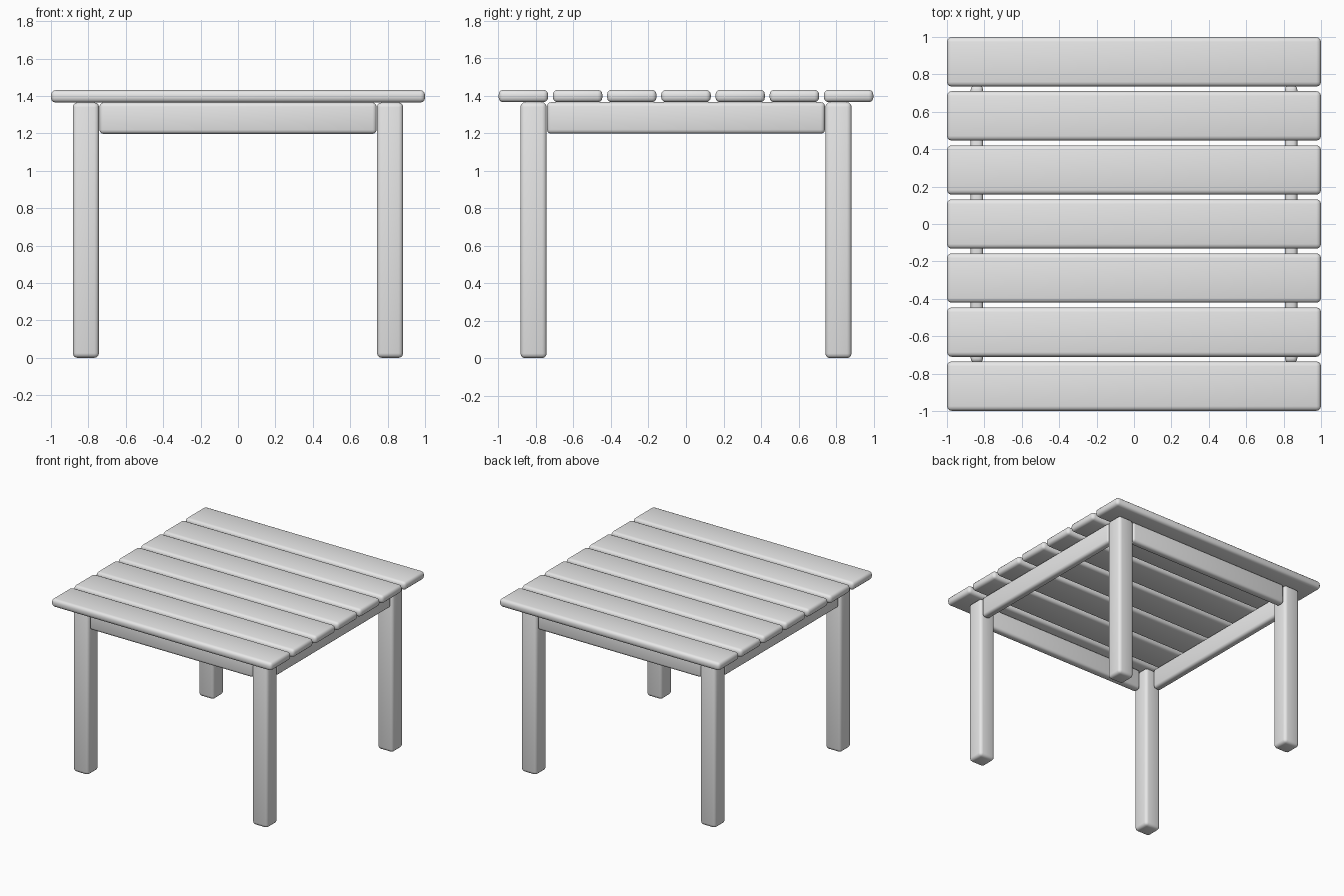
import bpy
import bmesh

cube = bpy.data.objects.get("Cube")
if cube:
    bpy.data.objects.remove(cube, do_unlink=True)

# Single grey finish
grey = bpy.data.materials.new("plain_grey")
grey.use_nodes = True
grey.diffuse_color = (0.8, 0.8, 0.8, 1)
grey.node_tree.nodes["Principled BSDF"].inputs["Base Color"].default_value = grey.diffuse_color


def board(name, size, centre, radius):
    """A plank with rounded, softly shaded edges."""
    bm = bmesh.new()
    bmesh.ops.create_cube(bm, size=1)
    bmesh.ops.scale(bm, vec=size, verts=bm.verts)
    bmesh.ops.bevel(bm, geom=bm.edges[:], offset=radius, segments=3,
                    profile=0.5, affect='EDGES')
    for face in bm.faces:
        face.smooth = True
    mesh = bpy.data.meshes.new(name)
    bm.to_mesh(mesh)
    bm.free()
    mesh.materials.append(grey)
    obj = bpy.data.objects.new(name, mesh)
    obj.location = centre
    bpy.context.collection.objects.link(obj)
    return obj


LEG_TOP = 1.365
SLAT_THICK = 0.066
SLAT_COUNT = 7
SLAT_PITCH = 0.289
SLAT_WIDTH = 0.264
LEG_OFFSET = 0.813
LEG_WIDTH = 0.14
APRON_OFFSET = 0.84
APRON_LENGTH = 1.482
APRON_HEIGHT = 0.168
APRON_THICK = 0.066

# Table top slats, running left to right
for i in range(SLAT_COUNT):
    y = (i - (SLAT_COUNT - 1) / 2) * SLAT_PITCH
    board(f"top_slat_{i + 1}", (2, SLAT_WIDTH, SLAT_THICK),
          (0, y, LEG_TOP + SLAT_THICK / 2), 0.025)

# Four legs
for sx, side in ((1, "left"), (-1, "right")):
    for sy, end in ((-1, "front"), (1, "back")):
        board(f"{end}_{side}_leg", (LEG_WIDTH, LEG_WIDTH, LEG_TOP),
              (sx * LEG_OFFSET, sy * LEG_OFFSET, LEG_TOP / 2), 0.025)

# Aprons joining the legs under the top
apron_z = LEG_TOP - APRON_HEIGHT / 2
for s, end, side in ((-1, "front", "right"), (1, "back", "left")):
    board(f"{end}_apron", (APRON_LENGTH, APRON_THICK, APRON_HEIGHT),
          (0, s * APRON_OFFSET, apron_z), 0.022)
    board(f"{side}_apron", (APRON_THICK, APRON_LENGTH, APRON_HEIGHT),
          (s * APRON_OFFSET, 0, apron_z), 0.022)
